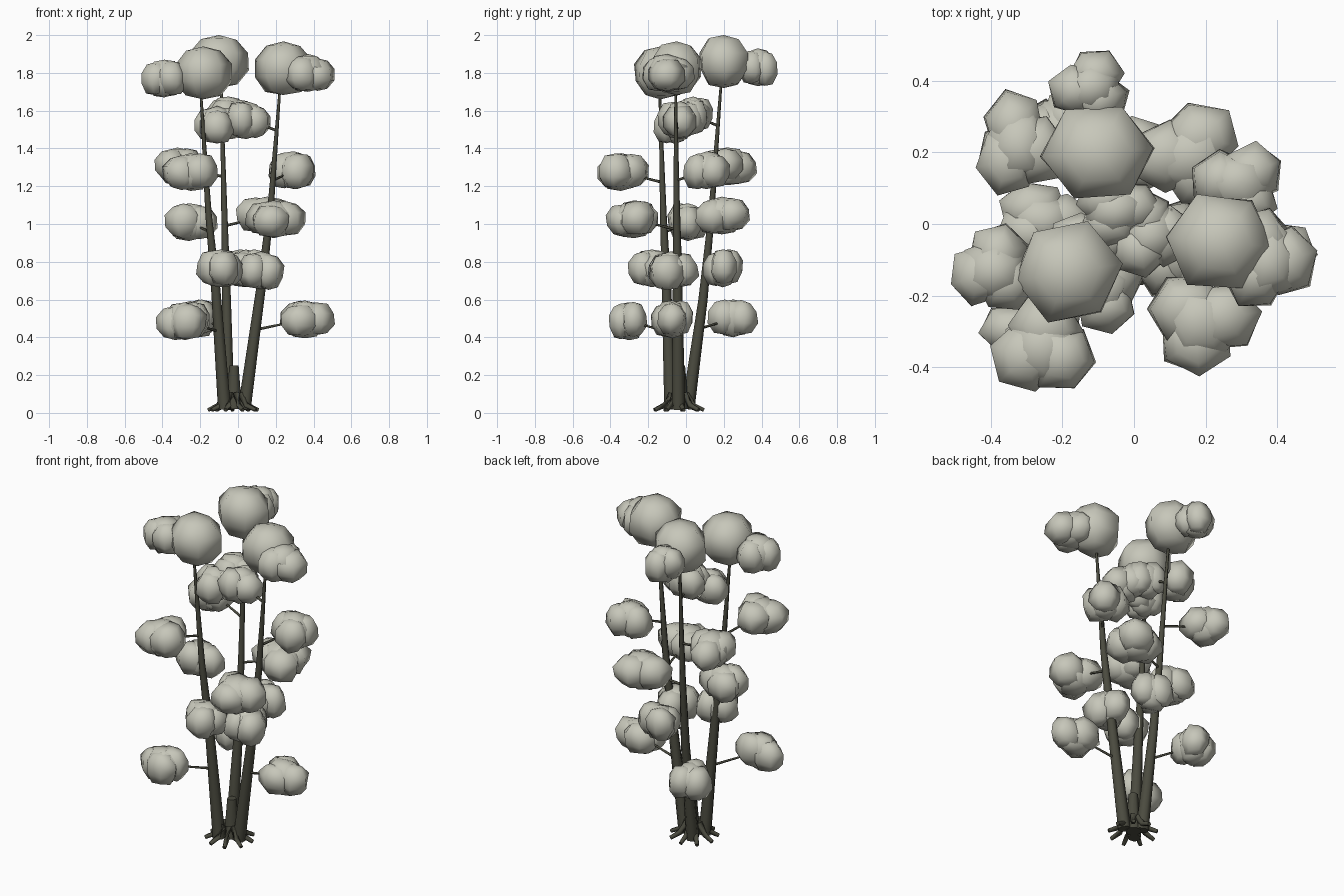
import bpy, bmesh, math, random
from mathutils import Vector, Matrix

if "Cube" in bpy.data.objects:
    bpy.data.objects.remove(bpy.data.objects["Cube"])

random.seed(11)


def material(name, rgb):
    m = bpy.data.materials.new(name)
    m.diffuse_color = (*rgb, 1)
    m.use_nodes = True
    m.node_tree.nodes["Principled BSDF"].inputs["Base Color"].default_value = m.diffuse_color
    return m


BARK = material("bark", (0.07, 0.07, 0.05))
LEAF = material("leaf", (0.57, 0.57, 0.49))


def finish(bm, name, mat):
    bmesh.ops.recalc_face_normals(bm, faces=bm.faces)
    me = bpy.data.meshes.new(name)
    bm.to_mesh(me)
    bm.free()
    me.materials.append(mat)
    ob = bpy.data.objects.new(name, me)
    bpy.context.collection.objects.link(ob)
    return ob


def tube(bm, pts, radii, sides=7):
    """Tapered smooth tube through points, capped at both ends."""
    pts = [Vector(p) for p in pts]
    rings = []
    for i, p in enumerate(pts):
        d = pts[min(i + 1, len(pts) - 1)] - pts[max(i - 1, 0)]
        ref = Vector((0, 0, 1)) if abs(d.normalized().z) < 0.7 else Vector((0, 1, 0))
        a = d.cross(ref).normalized()
        b = d.cross(a).normalized()
        angles = [2 * math.pi * k / sides for k in range(sides)]
        rings.append([bm.verts.new(p + (a * math.cos(t) + b * math.sin(t)) * radii[i])
                      for t in angles])
    for r, s in zip(rings, rings[1:]):
        for k in range(sides):
            n = (k + 1) % sides
            bm.faces.new((r[k], r[n], s[n], s[k])).smooth = True
    bm.faces.new(rings[0])
    bm.faces.new(rings[-1])


def blob(bm, centre, size, jitter=0.08):
    """Lumpy low-poly foliage ball."""
    made = bmesh.ops.create_uvsphere(bm, u_segments=6, v_segments=5, radius=1)["verts"]
    turn = Matrix.Rotation(random.uniform(0, 6.28), 3, 'Z')
    for v in made:
        pole = abs(v.co.z) > 0.99
        k = 1.0 if pole else 1.06 + random.uniform(-jitter, jitter)
        p = turn @ v.co * k
        v.co = Vector(centre) + Vector((p.x * size[0], p.y * size[1], p.z * size[2]))
    for f in {f for v in made for f in v.link_faces}:
        f.smooth = True


# Three leaning trunks
trunks = {
    "left": [(-.07, -.08, 0.02), (-.12, -.105, .7), (-.155, -.12, 1.05), (-.2, -.14, 1.75)],
    "back": [(-.05, .01, 0.02), (-.06, .09, .6), (-.07, .13, 1.0), (-.09, .19, 1.8)],
    "right": [(.035, -.04, 0.02), (.135, -.045, .75), (.175, -.05, 1.1), (.225, -.055, 1.75)],
}
for name, path in trunks.items():
    bm = bmesh.new()
    tube(bm, path, (.036, .025, .018, .006))
    finish(bm, name + "_trunk", BARK)


def on_trunk(name, z):
    path = [Vector(p) for p in trunks[name]]
    for a, b in zip(path, path[1:]):
        if z <= b.z:
            return a.lerp(b, (z - a.z) / (b.z - a.z))
    return path[-1]


# Stump and spreading roots
bm = bmesh.new()
tube(bm, [(-.02, -.03, 0.02), (-.02, -.03, .25)], (.045, .026))
finish(bm, "stump", BARK)
bm = bmesh.new()
for i in range(9):
    t = 2 * math.pi * (i + 0.3) / 9
    c, s = math.cos(t), math.sin(t)
    tube(bm, [(-.025 + c * r, -.04 + s * r, z) for r, z in ((.04, .10), (.08, .04), (.135, .015))],
         (.020, .015, .011), 6)
finish(bm, "roots", BARK)

# Foliage clusters: trunk, centre, half width x, half width y
clusters = [
    ("left", (-.28, -.305, .485), .155, .11), ("back", (-.21, .25, .50), .12, .14),
    ("right", (.355, -.07, .495), .155, .12),
    ("left", (-.09, -.18, .765), .13, .13), ("back", (.04, .195, .765), .13, .11),
    ("right", (.12, -.08, .755), .125, .15),
    ("left", (-.26, .01, 1.01), .15, .115), ("back", (.155, .19, 1.045), .17, .155),
    ("right", (.19, -.275, 1.025), .165, .15),
    ("left", (-.25, -.345, 1.275), .155, .15), ("back", (-.32, .22, 1.305), .135, .155),
    ("right", (.295, .11, 1.285), .14, .13),
    ("left", (-.11, -.06, 1.525), .135, .115), ("back", (-.05, .04, 1.575), .13, .115),
    ("right", (.045, -.03, 1.55), .13, .13),
    ("left", (-.39, -.13, 1.77), .13, .13), ("back", (-.12, .38, 1.83), .12, .11),
    ("right", (.37, -.10, 1.80), .14, .15),
]
branches = bmesh.new()
for i, (name, c, wx, wy) in enumerate(clusters):
    root = on_trunk(name, c[2] - .055)
    tube(branches, [root, root.lerp(Vector(c), .5), c], (.008, .006, .005), 5)
    bm = bmesh.new()
    start = random.uniform(0, 6.28)
    # One main ball with three overlapping side balls
    blob(bm, c, (wx * .72, wy * .72, .1))
    for k in range(3):
        t = start + k * 2 * math.pi / 3
        rx, ry = wx * .64, wy * .64
        pos = (c[0] + math.cos(t) * (wx - rx), c[1] + math.sin(t) * (wy - ry),
               c[2] + random.uniform(-.01, .01))
        blob(bm, pos, (rx, ry, random.uniform(.085, .095)))
    finish(bm, "foliage_cluster_%02d" % (i + 1), LEAF)
finish(branches, "branches", BARK)

# Large crowns on the trunk tips
for name, c, size in [
    ("left", (-.185, -.135, 1.80), (.15, .145, .14)),
    ("back", (-.10, .20, 1.86), (.155, .14, .14)),
    ("right", (.24, -.05, 1.825), (.15, .14, .142)),
]:
    bm = bmesh.new()
    blob(bm, c, size, .05)
    finish(bm, name + "_crown", LEAF)
